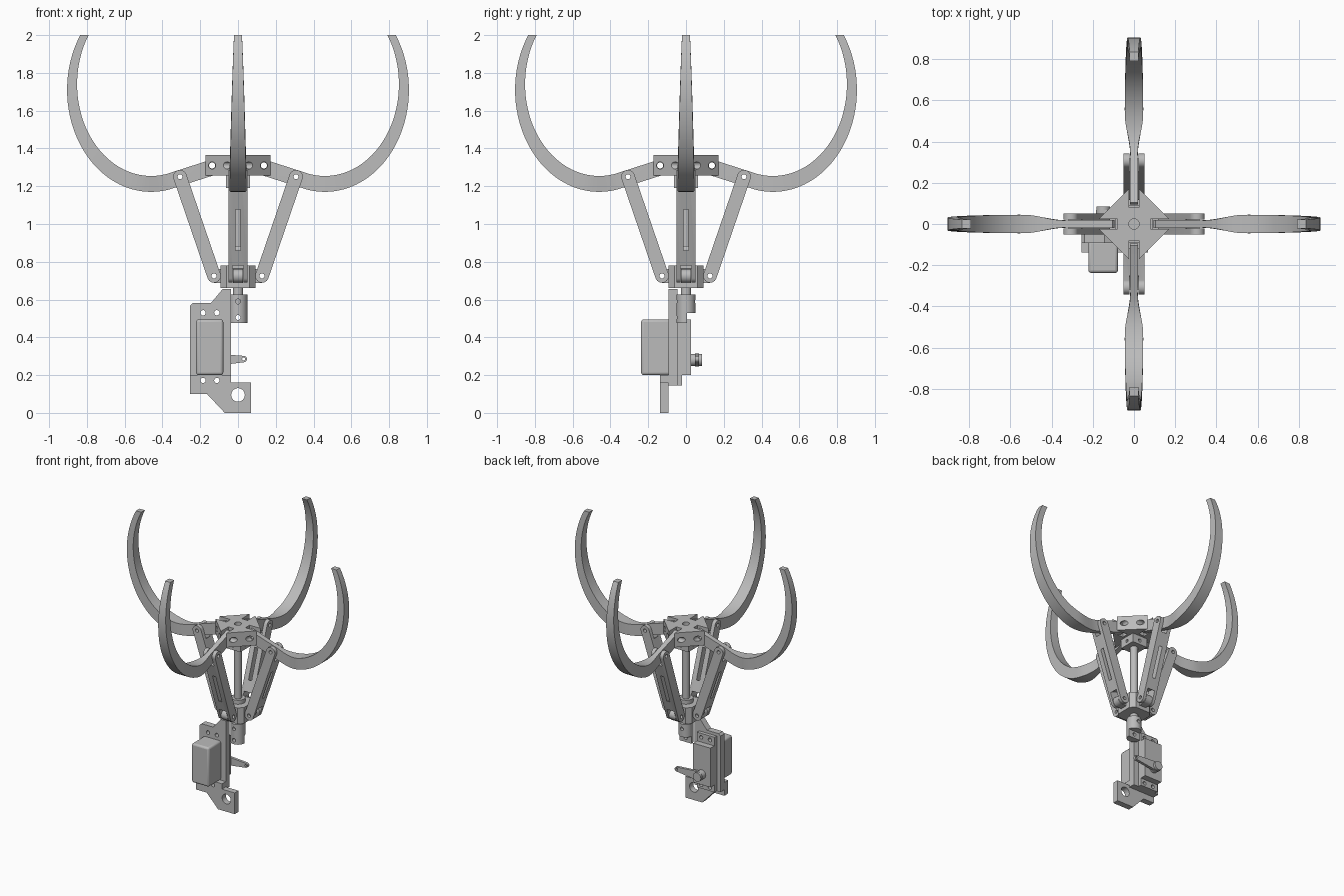
import bpy, bmesh
from math import sin, cos, pi, radians, atan2
from mathutils import Vector

old = bpy.data.objects.get("Cube")
if old:
    bpy.data.objects.remove(old)

grey = bpy.data.materials.new("plain_grey")
grey.use_nodes = True
grey.diffuse_color = (0.5, 0.5, 0.5, 1)
grey.node_tree.nodes["Principled BSDF"].inputs["Base Color"].default_value = (0.5, 0.5, 0.5, 1)
parts = []


def finish(name, bm):
    bmesh.ops.recalc_face_normals(bm, faces=bm.faces)
    mesh = bpy.data.meshes.new(name)
    bm.to_mesh(mesh)
    bm.free()
    mesh.materials.append(grey)
    obj = bpy.data.objects.new(name, mesh)
    bpy.context.scene.collection.objects.link(obj)
    parts.append(obj)
    return obj


def prism(name, pts, lo, hi, axis="y"):
    """Extrude a 2D outline from lo to hi along an axis."""
    place = {"x": lambda a, b, d: (d, a, b),
             "y": lambda a, b, d: (a, d, b),
             "z": lambda a, b, d: (a, b, d)}[axis]
    bm = bmesh.new()
    ends = [[bm.verts.new(place(a, b, d)) for a, b in pts] for d in (lo, hi)]
    for ring in ends:
        bm.faces.new(ring)
    n = len(pts)
    for i in range(n):
        j = (i + 1) % n
        bm.faces.new((ends[0][i], ends[0][j], ends[1][j], ends[1][i]))
    return finish(name, bm)


def rect(x0, x1, y0, y1):
    return [(x0, y0), (x1, y0), (x1, y1), (x0, y1)]


def circle(x, y, r, n=24):
    return [(x + r * cos(2 * pi * i / n), y + r * sin(2 * pi * i / n)) for i in range(n)]


def bar(p, q, r0, r1):
    """Outline of a round-ended bar between two points."""
    a = atan2(q[1] - p[1], q[0] - p[0])
    out = []
    for c, r, start in ((p, r0, a + pi / 2), (q, r1, a - pi / 2)):
        out += [(c[0] + r * cos(start + pi * i / 12), c[1] + r * sin(start + pi * i / 12))
                for i in range(13)]
    return out


def cut(obj, *cutters):
    """Subtract helper solids, bake the result and drop the helpers."""
    for c in cutters:
        m = obj.modifiers.new("cut", "BOOLEAN")
        m.operation, m.solver, m.object = "DIFFERENCE", "EXACT", c
    bpy.context.view_layer.update()
    dg = bpy.context.evaluated_depsgraph_get()
    baked = bpy.data.meshes.new_from_object(obj.evaluated_get(dg))
    obj.modifiers.clear()
    obj.data = baked
    for c in cutters:
        parts.remove(c)
        bpy.data.objects.remove(c)
    return obj


def hole(x, y, r, lo=-1, hi=1, axis="y"):
    return prism("hole", circle(x, y, r), lo, hi, axis)


def bevel(obj, width):
    m = obj.modifiers.new("rounded", "BEVEL")
    m.width, m.segments = width, 3


def around(obj):
    """Repeat a part on the other three sides."""
    for i in (1, 2, 3):
        o = obj.copy()
        o.data = obj.data.copy()
        o.rotation_euler.z = i * pi / 2
        bpy.context.scene.collection.objects.link(o)
        parts.append(o)


KNEE, FOOT, ROOT = Vector((0.307, 1.25)), Vector((0.127, 0.725)), Vector((0.137, 1.31))

# Curved fingers: straight root, then a tapering elliptical sweep
stations = [(0.095, 1.285, 0.095, 1.34, 0.019), (0.105, 1.265, 0.105, 1.353, 0.019),
            (0.175, 1.243, 0.175, 1.33, 0.019)]
for i in range(33):
    t = i / 32
    a = radians(-107 + 139.4 * t)
    s = min(1, t / 0.2)
    w = 0.018 + 0.027 * s * s * (3 - 2 * s) - 0.024 * max(0, (t - 0.2) / 0.8) ** 1.6
    stations.append((0.46 + 0.445 * cos(a), 1.71 + 0.54 * sin(a),
                     0.46 + 0.392 * cos(a), 1.74 + 0.486 * sin(a), w))
bm = bmesh.new()
rings = [[bm.verts.new(v) for v in ((ro, -w, zo), (ro, w, zo), (ri, w, zi), (ri, -w, zi))]
         for ro, zo, ri, zi, w in stations]
for a, b in zip(rings, rings[1:]):
    for i in range(4):
        j = (i + 1) % 4
        bm.faces.new((a[i], a[j], b[j], b[i]))
bm.faces.new(rings[0])
bm.faces.new(rings[-1])
finger = finish("finger", bm)
cut(finger, hole(*KNEE, 0.013), hole(*ROOT, 0.016))
around(finger)

# Slotted links with a fork at each end
u = (KNEE - FOOT).normalized()
link = prism("link", bar(FOOT, KNEE, 0.036, 0.036), -0.051, 0.051)
cut(link,
    prism("fork", bar(KNEE, KNEE + u * 0.05, 0.08, 0.08), -0.023, 0.023),
    prism("fork", bar(FOOT - u * 0.05, FOOT, 0.08, 0.08), -0.03, 0.03),
    prism("slot", bar(FOOT.lerp(KNEE, 0.34), FOOT.lerp(KNEE, 0.63), 0.05, 0.05), -0.013, 0.013),
    hole(*KNEE, 0.013), hole(*FOOT, 0.013))
around(link)

# Upper hub: diamond block with finger slots and crossing pin holes
c, e = 0.175, 0.02
hub = prism("upper_hub", [(c, -e), (c, e), (e, c), (-e, c), (-c, e), (-c, -e), (-e, -c), (e, -c)],
            1.257, 1.365, "z")
tools = [hole(0, 0, 0.025, 1.33, 1.5, "z")]
for s in (-1, 1):
    lo, hi = sorted((s * 0.08, s * 0.3))
    tools += [prism("slot", rect(lo, hi, -0.024, 0.024), 1.2, 1.4, "z"),
              prism("slot", rect(-0.024, 0.024, lo, hi), 1.2, 1.4, "z"),
              hole(s * ROOT.x, ROOT.y, 0.019), hole(s * ROOT.x, ROOT.y, 0.019, axis="x")]
cut(hub, *tools)
boss = prism("hub_boss", rect(-0.063, 0.063, -0.063, 0.063), 1.19, 1.257, "z")
cut(boss, hole(0, 1.222, 0.012), hole(0, 1.222, 0.012, axis="x"))

# Central rod and lower hub with lugs
prism("centre_rod", circle(0, 0, 0.027), 0.55, 1.26, "z")
c, e = 0.092, 0.06
prism("lower_hub", [(c, -e), (c, e), (e, c), (-e, c), (-c, e), (-c, -e), (-e, -c), (e, -c)],
      0.66, 0.78, "z")
prism("lower_collar", circle(0, 0, 0.05), 0.78, 0.81, "z")
lug = prism("lower_lug", bar((0.06, FOOT.y), FOOT, 0.04, 0.036), -0.027, 0.027)
cut(lug, hole(*FOOT, 0.013))
around(lug)

# Coupler with its lower half cut flat
coupler = prism("coupler", circle(0, 0, 0.05, 32), 0.475, 0.627, "z")
cut(coupler, prism("flat", rect(-0.1, 0.1, 0.4, 0.53), 0.005, 0.2),
    hole(0, 0.59, 0.013), hole(0, 0.505, 0.013))

# Mounting plates
plate = prism("servo_plate", [(-0.255, 0.145), (-0.037, 0.145), (-0.037, 0.657), (-0.08, 0.657),
                              (-0.143, 0.582), (-0.24, 0.582), (-0.255, 0.567)], -0.093, -0.046)
flange = prism("servo_flange", rect(-0.225, -0.078, 0.145, 0.56), -0.046, -0.02)
foot = prism("foot_plate", [(-0.255, 0.1), (-0.164, 0.1), (-0.07, 0), (0.069, 0), (0.069, 0.16),
                            (-0.037, 0.16), (-0.037, 0.2), (-0.255, 0.2)], -0.138, -0.093)
for body in (plate, flange, foot):
    cut(body, *[hole(x, z, 0.014) for x in (-0.185, -0.112) for z in (0.53, 0.172)])
cut(foot, hole(0, 0.095, 0.036))

# Servo body, output shaft and horn
bevel(prism("servo_body", rect(-0.222, -0.078, 0.2, 0.495), -0.238, -0.08), 0.014)
prism("servo_back", rect(-0.222, -0.078, 0.2, 0.495), -0.09, 0.026)
prism("servo_shaft", circle(-0.15, 0.28, 0.033), 0.02, 0.085)
horn = prism("servo_horn", bar((-0.15, 0.28), (0.03, 0.285), 0.035, 0.017), 0.048, 0.068)
cut(horn, hole(0.03, 0.285, 0.008))

# Smooth the round surfaces, keep edges sharp
bpy.ops.object.select_all(action="DESELECT")
for o in parts:
    o.select_set(True)
bpy.context.view_layer.objects.active = parts[0]
bpy.ops.object.shade_smooth_by_angle(angle=radians(30))
